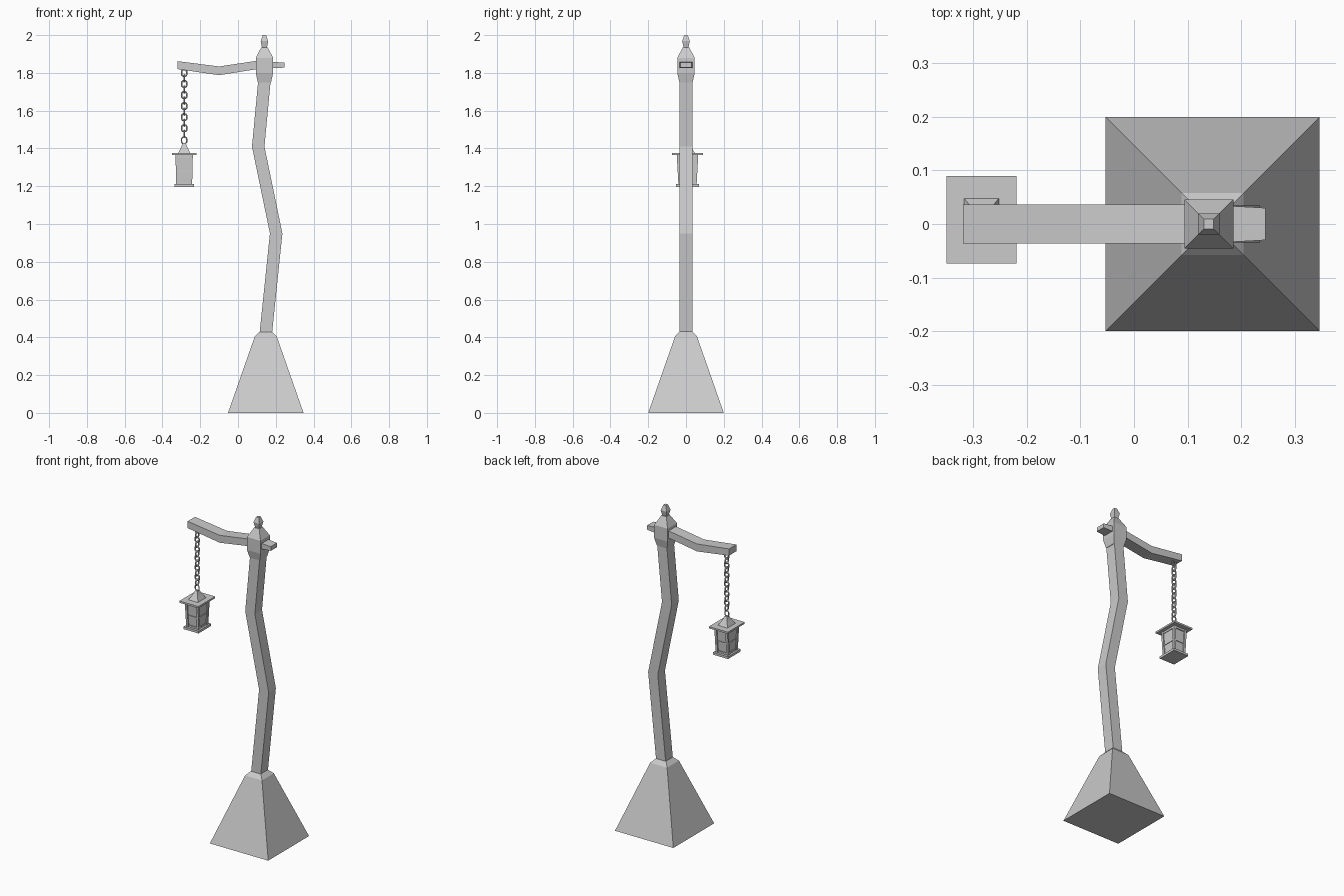
import bpy, math
from mathutils import Vector, Matrix

if "Cube" in bpy.data.objects:
    bpy.data.objects.remove(bpy.data.objects["Cube"])


def mesh_object(name, verts, faces):
    me = bpy.data.meshes.new(name)
    me.from_pydata(verts, [], faces)
    me.update()
    ob = bpy.data.objects.new(name, me)
    bpy.context.collection.objects.link(ob)
    return ob


def bridge(name, rings):
    """Skin a list of four-point rings into a closed solid."""
    verts = [p for r in rings for p in r]
    faces = [(0, 3, 2, 1)]
    for i in range(len(rings) - 1):
        a = i * 4
        for k in range(4):
            n = (k + 1) % 4
            faces.append((a + k, a + n, a + 4 + n, a + 4 + k))
    e = len(verts) - 4
    faces.append((e, e + 1, e + 2, e + 3))
    return mesh_object(name, verts, faces)


CORNERS = ((-1, -1), (1, -1), (1, 1), (-1, 1))


def upright(name, sections):
    """Sections are (centre x, centre y, z, half x, half y), bottom to top."""
    return bridge(name, [[(x + sx * hx, y + sy * hy, z) for sx, sy in CORNERS]
                         for x, y, z, hx, hy in sections])


def sideways(name, sections):
    """Sections are (x, centre z, half z, half y), left to right."""
    return bridge(name, [[(x, sy * hy, z + sz * hz) for sy, sz in CORNERS]
                         for x, z, hz, hy in sections])


# Base: tall pyramid with a bevelled top
upright("base", [(0.147, 0, z, h, h) for z, h in
                 ((0, 0.2), (0.405, 0.058), (0.43, 0.034))])

# Crooked post
upright("post", [(x, 0, z, 0.033, 0.035) for x, z in
                 ((0.147, 0.42), (0.202, 0.95), (0.107, 1.41), (0.141, 1.77))])

# Post head and finial
upright("post_head", [(0.14, 0, z, h, h) for z, h in
                      ((1.75, 0.035), (1.80, 0.046), (1.88, 0.046), (1.935, 0.017))])
upright("finial", [(0.14, 0, z, h, h) for z, h in
                   ((1.93, 0.012), (1.968, 0.02), (2.0, 0.009))])

# Bent arm, running through the head to a tapered stub
sideways("arm", [(-0.32, 1.841, 0.021, 0.036), (-0.10, 1.811, 0.023, 0.036),
                 (0.10, 1.842, 0.022, 0.036), (0.14, 1.842, 0.02, 0.036),
                 (0.246, 1.841, 0.013, 0.03)])

# Lantern position
LX, LY = -0.285, 0.008


def link(name, z, half_len, half_wid, r, turned):
    """Oval chain link swept with a square-ish section."""
    n, m = 10, 5
    verts, faces = [], []
    straight = half_len - half_wid
    rot = Matrix.Rotation(math.pi / 2 if turned else 0, 3, 'Z')
    for i in range(n):
        t = 2 * math.pi * (i + 0.5) / n
        shift = math.copysign(straight, math.sin(t)) if abs(math.sin(t)) > 1e-6 else 0
        for j in range(m):
            a = 2 * math.pi * j / m
            d = half_wid - r + r * math.cos(a)
            p = rot @ Vector((d * math.cos(t), r * math.sin(a), d * math.sin(t) + shift))
            verts.append(p + Vector((LX, LY, z)))
            faces.append((i * m + j, i * m + (j + 1) % m,
                          (i + 1) % n * m + (j + 1) % m, (i + 1) % n * m + j))
    mesh_object(name, verts, faces)


# Chain of alternating links, then the lantern ring
COUNT = 12
for i in range(COUNT):
    link(f"chain_link_{i + 1}", 1.80 - i * 0.0293, 0.0225, 0.019, 0.0048, i % 2)
link("lantern_ring", 1.443, 0.022, 0.018, 0.004, False)

# Lantern roof, eaves plate and bottom plate
upright("lantern_roof", [(LX, LY, 1.372, 0.034, 0.042), (LX, LY, 1.405, 0.017, 0.021),
                         (LX, LY, 1.427, 0.008, 0.009)])
upright("lantern_eaves", [(LX, LY, z, 0.065, 0.082) for z in (1.364, 1.375)])
upright("lantern_bottom", [(LX, LY, z, 0.052, 0.062) for z in (1.197, 1.211)])

# Lantern glass, tapering downwards
Z0, Z1 = 1.205, 1.37
upright("lantern_glass", [(LX, LY, Z0, 0.035, 0.041), (LX, LY, Z1, 0.039, 0.049)])

# Corner posts
for i, (sx, sy) in enumerate(CORNERS):
    upright(f"lantern_post_{i + 1}",
            [(LX + sx * 0.035, LY + sy * 0.041, Z0, 0.007, 0.007),
             (LX + sx * 0.039, LY + sy * 0.050, Z1, 0.007, 0.007)])

# Rails round the panes: bottom, middle and top
for label, z, h, t in (("lower", 1.216, 0.006, 0.003), ("middle", 1.28, 0.004, 0.002),
                       ("upper", 1.358, 0.006, 0.003)):
    f = (z - Z0) / (Z1 - Z0)
    hx, hy = 0.036 + 0.004 * f, 0.043 + 0.009 * f
    for s, side in ((-1, "a"), (1, "b")):
        upright(f"lantern_{label}_rail_x_{side}",
                [(LX, LY + s * hy, z + d, hx, t) for d in (-h, h)])
        upright(f"lantern_{label}_rail_y_{side}",
                [(LX + s * hx, LY, z + d, t, hy) for d in (-h, h)])
